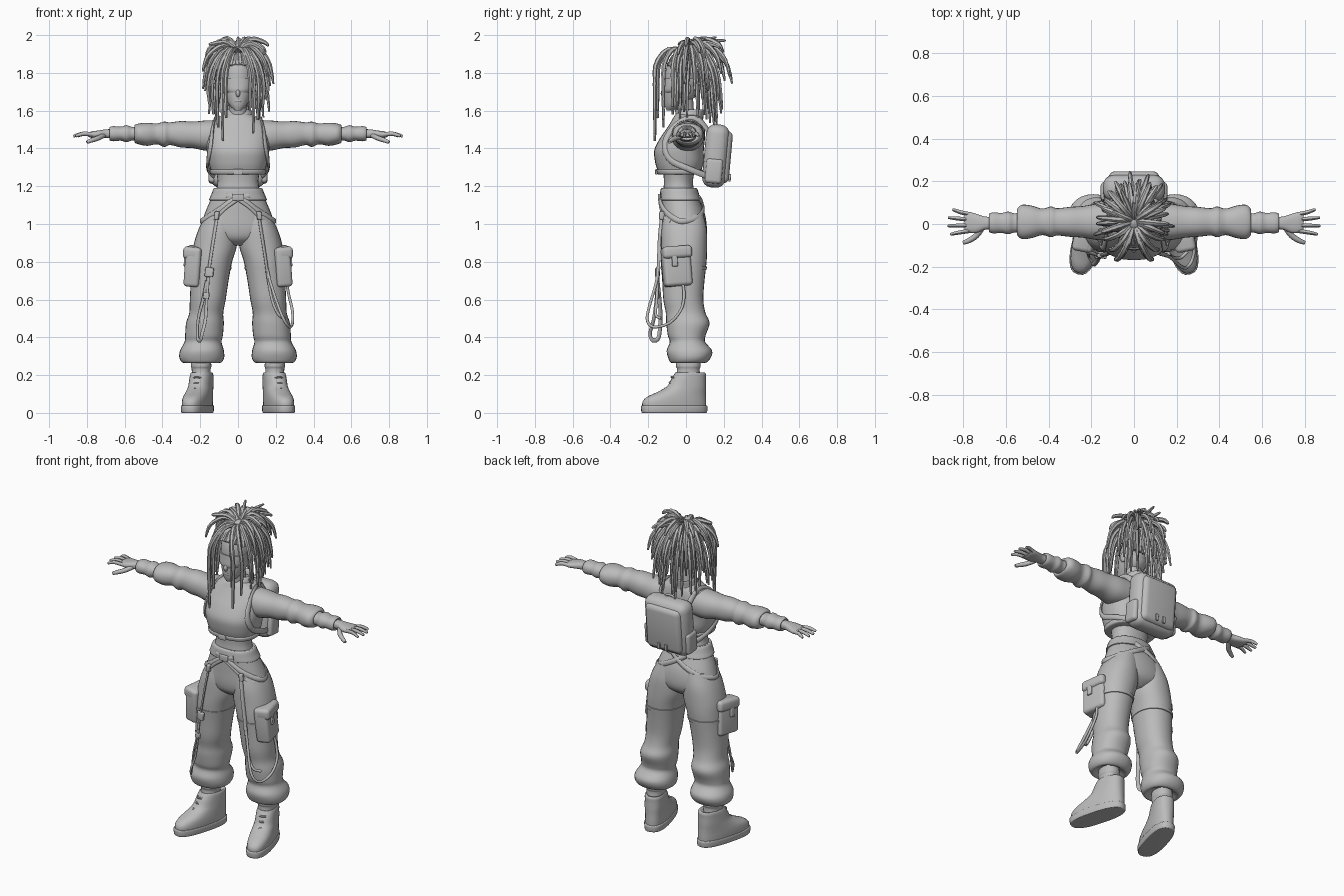
import bpy, bmesh, math, random
from mathutils import Vector, Matrix

random.seed(4)
grey = bpy.data.materials.new("plain grey")
grey.diffuse_color = (0.5, 0.5, 0.5, 1)


def finish(name, bm, mirror=False, xf=None, angle=50):
    """Turn a bmesh into a smooth shaded object, optionally mirrored in x."""
    bmesh.ops.recalc_face_normals(bm, faces=bm.faces)
    if xf:
        bm.transform(xf)
    me = bpy.data.meshes.new(name)
    bm.to_mesh(me)
    bm.free()
    me.materials.append(grey)
    ob = bpy.data.objects.new(name, me)
    bpy.context.collection.objects.link(ob)
    if mirror:
        ob.modifiers.new("mirror", 'MIRROR').use_mirror_merge = False
    bpy.ops.object.select_all(action='DESELECT')
    ob.select_set(True)
    bpy.context.view_layer.objects.active = ob
    bpy.ops.object.shade_smooth_by_angle(angle=math.radians(angle))
    return ob


def spline(pts, steps=4):
    """Catmull-Rom samples through tuples of any length."""
    pts = [Vector(p) for p in pts]
    out = []
    for i in range(len(pts) - 1):
        a, b, c, d = pts[max(i - 1, 0)], pts[i], pts[i + 1], pts[min(i + 2, len(pts) - 1)]
        for k in range(steps):
            t = k / steps
            out.append(0.5 * (2 * b + (c - a) * t + (2 * a - 5 * b + 4 * c - d) * t * t
                              + (3 * b - a - 3 * c + d) * t ** 3))
    return out + [pts[-1]]


def skin(bm, rings):
    """Bridge rings of points and cap both ends."""
    vs = [[bm.verts.new(p) for p in r] for r in rings]
    n = len(vs[0])
    for a, b in zip(vs, vs[1:]):
        for i in range(n):
            bm.faces.new((a[i], a[(i + 1) % n], b[(i + 1) % n], b[i]))
    bm.faces.new(vs[0])
    bm.faces.new(vs[-1])


def loft(name, rings, axis='z', power=2.2, sides=28, steps=4, **kw):
    """Rings are (position, centre 1, centre 2, radius 1, radius 2)."""
    bm, out = bmesh.new(), []
    for s, c1, c2, r1, r2 in spline(rings, steps):
        ring = []
        for i in range(sides):
            a = math.tau * i / sides
            ca, sa = math.cos(a), math.sin(a)
            u = c1 + r1 * math.copysign(abs(ca) ** (2 / power), ca)
            v = c2 + r2 * math.copysign(abs(sa) ** (2 / power), sa)
            ring.append((u, v, s) if axis == 'z' else (s, u, v))
        out.append(ring)
    skin(bm, out)
    return finish(name, bm, **kw)


def sweep(bm, pts, w, h=None, radial=False, taper=0.0, lump=0.0, sides=8, steps=5):
    """Sweep an ellipse along a path; radial keeps straps flat to the body."""
    path, h = spline(pts, steps), h or w
    n, out = Vector((0.3, 0.9, 0.2)), []
    for i, p in enumerate(path):
        t = (path[min(i + 1, len(path) - 1)] - path[max(i - 1, 0)]).normalized()
        if radial:
            n = Vector((p.x, p.y + 0.02, 0))
        n = (n - t * n.dot(t)).normalized()
        s = t.cross(n)
        f = i / (len(path) - 1)
        k = (1 - taper * f ** 3) * (1 + lump * (i % 2))
        out.append([p + s * w * k * math.cos(math.tau * j / sides)
                    + n * h * k * math.sin(math.tau * j / sides) for j in range(sides)])
    skin(bm, out)


def strap(name, paths, w, h=None, mirror=False, **kw):
    bm = bmesh.new()
    for p in paths:
        sweep(bm, p, w, h, **kw)
    return finish(name, bm, mirror)


def box(name, loc, size, rot=(0, 0, 0), bevel=0.02, **kw):
    bm = bmesh.new()
    bmesh.ops.create_cube(bm, size=1, matrix=Matrix.Diagonal((*size, 1)))
    bmesh.ops.bevel(bm, geom=bm.edges[:], offset=bevel, segments=4, profile=0.5, affect='EDGES')
    m = Matrix.Translation(loc)
    for i, ax in enumerate('XYZ'):
        m = m @ Matrix.Rotation(rot[i], 4, ax)
    return finish(name, bm, xf=m, **kw)


def ball(name, loc, size, mirror=False):
    bm = bmesh.new()
    bmesh.ops.create_uvsphere(bm, u_segments=16, v_segments=10, radius=1)
    return finish(name, bm, mirror, Matrix.Translation(loc) @ Matrix.Diagonal((*size, 1)))


# Head, face and neck
loft("head", [(1.602, 0, -.085, .018, .018), (1.63, 0, -.062, .046, .05), (1.68, 0, -.03, .07, .086),
              (1.74, 0, -.015, .081, .098), (1.80, 0, -.01, .083, .1), (1.85, 0, -.005, .075, .09),
              (1.89, 0, 0, .05, .06), (1.905, 0, 0, .015, .02)], power=2.1)
loft("visor", [(1.695, 0, -.05, .06, .07), (1.71, 0, -.04, .074, .084), (1.74, 0, -.035, .08, .086),
               (1.77, 0, -.033, .079, .085)], power=2.3)
ball("nose", (0, -.119, 1.692), (.012, .015, .02))
ball("lips", (0, -.107, 1.652), (.022, .01, .009))
ball("ear", (.083, .005, 1.715), (.012, .022, .032), True)
loft("neck", [(1.5, 0, 0, .06, .06), (1.57, 0, -.005, .048, .05), (1.67, 0, -.015, .048, .052)])

# Hair: scalp cap, braids to the knot, fan of dreadlocks and front locks
bm = bmesh.new()
bmesh.ops.create_uvsphere(bm, u_segments=28, v_segments=18, radius=1)
bm.transform(Matrix.Translation((0, .005, 1.795)) @ Matrix.Diagonal((.09, .101, .118, 1)))
cut = bmesh.ops.bisect_plane(bm, geom=bm.verts[:] + bm.edges[:] + bm.faces[:], plane_co=(0, -.03, 1.77),
                             plane_no=(0, -.75, -.66), clear_outer=True)
bmesh.ops.holes_fill(bm, edges=[e for e in bm.edges if e.is_boundary])
finish("scalp_hair", bm)
root = Vector((0, .015, 1.905))
bm = bmesh.new()
for i in range(22):
    a = math.tau * i / 22
    d = Vector((math.cos(a) * .09, math.sin(a) * .1, 0))
    low = 1.79 + .05 * max(0, -math.sin(a)) - .07 * max(0, math.sin(a))
    sweep(bm, [Vector((0, .002, low)) + d, Vector((0, .002, 1.85)) + d * .87,
               Vector((0, .002, 1.89)) + d * .6, root], .012, lump=.12, sides=6)
finish("scalp_braids", bm)
ball("hair_knot", root, (.045, .045, .035))
bm = bmesh.new()
# Layers: count, crown height, end height range, reach
for count, crown, zlo, zhi, reach in [(14, 1.972, 1.86, 1.95, .2), (18, 1.95, 1.70, 1.83, .215),
                                      (18, 1.925, 1.58, 1.68, .185), (13, 1.90, 1.49, 1.58, .15)]:
    for i in range(count):
        a = math.radians(-25 + 230 * (i + random.uniform(.2, .8)) / count)
        d = Vector((math.cos(a) * .86, math.sin(a), 0))
        r = reach * random.uniform(.85, 1.08)
        end = root + d * r
        end.z = random.uniform(zlo, zhi)
        c = crown + random.uniform(-.02, .01)
        mid = root + d * r * .85
        mid.z = c * .6 + end.z * .4
        top = root + d * r * .42
        top.z = c
        sweep(bm, [root, top, mid, end], .0135, taper=.65, lump=.12, sides=6)
finish("dreadlocks", bm)
bm = bmesh.new()
for s in (-1, 1):
    for x, y, z in [(.08, -.165, 1.46), (.062, -.15, 1.58), (.105, -.12, 1.53), (.13, -.07, 1.6), (.15, -.03, 1.65)]:
        z += .02 * s
        sweep(bm, [root, (s * x * .4, y * .55, 1.925), (s * x * .85, y * .95, 1.85),
                   (s * x * 1.05, y, 1.74), (s * x, y, z)], .0125, taper=.5, lump=.15, sides=6)
for x, y, z in [(-.06, .16, 1.99), (.03, .21, 1.972), (.08, .1, 1.98), (-.1, .06, 1.97), (0, .1, 1.988)]:
    sweep(bm, [root, (x * .4, y * .5, 1.96), (x, y, z)], .012, taper=.6, lump=.12, sides=6)
finish("front_and_crown_locks", bm)

# Upper body
loft("midriff", [(1.13, 0, -.035, .125, .088), (1.17, 0, -.038, .118, .083), (1.23, 0, -.04, .108, .077),
                 (1.32, 0, -.035, .125, .09)])
loft("crop_top", [(1.275, 0, -.035, .11, .085), (1.27, 0, -.035, .138, .108), (1.29, 0, -.035, .146, .118),
                  (1.33, 0, -.035, .157, .129), (1.39, 0, -.037, .166, .131), (1.45, 0, -.02, .168, .12),
                  (1.50, 0, -.003, .165, .103), (1.545, 0, .008, .135, .085), (1.572, 0, .01, .09, .072),
                  (1.585, 0, .01, .06, .06)], power=2.4)
loft("hem_band", [(1.262, 0, -.035, .138, .108), (1.267, 0, -.035, .148, .118), (1.285, 0, -.035, .151, .122),
                  (1.29, 0, -.035, .145, .116)], power=2.4)
box("hem_clasp", (0, -.157, 1.276), (.05, .012, .03), bevel=.005)
loft("collar", [(1.54, 0, .01, .095, .08), (1.575, 0, .018, .08, .075), (1.605, 0, .03, .07, .068),
                (1.6, 0, .03, .058, .055), (1.57, 0, .02, .055, .055)])
# Arms
loft("sleeve", [(.1, .01, 1.47, .085, .08), (.17, .01, 1.468, .085, .08), (.24, .01, 1.472, .074, .07),
                (.30, .01, 1.475, .07, .07), (.36, .01, 1.478, .064, .06), (.39, .01, 1.475, .072, .067),
                (.43, .01, 1.477, .062, .055), (.48, .01, 1.475, .076, .061), (.525, .01, 1.477, .08, .055),
                (.548, .01, 1.477, .06, .045), (.54, .01, 1.477, .04, .03)], axis='x', mirror=True)
loft("forearm_cuff", [(.52, .005, 1.478, .05, .04), (.56, .005, 1.478, .045, .036), (.59, .005, 1.478, .053, .045),
                      (.62, .005, 1.478, .047, .037), (.66, .005, 1.478, .049, .04), (.68, .005, 1.478, .042, .034),
                      (.675, .005, 1.478, .03, .025)], axis='x', mirror=True)
loft("palm", [(.66, .005, 1.478, .029, .024), (.70, .004, 1.478, .031, .023), (.74, .003, 1.475, .045, .02),
              (.775, .008, 1.473, .048, .017), (.795, .01, 1.473, .04, .01)], axis='x', power=2.5, mirror=True)
strap("fingers", [[(.765, y, 1.473), (.81, y * 1.2, 1.478), (.81 + l * .5, y * 1.35, 1.474), (.81 + l, y * 1.5, 1.465)]
                  for y, l in [(.045, .04), (.02, .06), (-.006, .062), (-.032, .05)]], .0115, .01,
      mirror=True, taper=.4)
strap("thumb", [[(.71, -.015, 1.47), (.74, -.055, 1.455), (.775, -.078, 1.443), (.80, -.088, 1.433)]],
      .014, mirror=True, taper=.4)

# Trousers
hips = [(1.19, 0, -.037, .122, .09), (1.13, 0, -.03, .145, .1), (1.05, 0, -.015, .178, .116),
        (.97, 0, -.01, .198, .12), (.92, 0, -.01, .15, .105), (.885, 0, -.01, .05, .06)]
loft("trouser_hips", hips)
loft("waistband", [(1.125, 0, -.03, .148, .104), (1.13, 0, -.03, .153, .109), (1.155, 0, -.034, .142, .104),
                   (1.185, 0, -.037, .13, .097), (1.19, 0, -.037, .12, .088)])
leg = [(1.05, .09, -.012, .08, .105), (.97, .108, -.01, .102, .12), (.88, .122, -.01, .115, .122),
       (.80, .138, -.012, .107, .121), (.70, .15, -.014, .1, .112), (.60, .16, -.014, .095, .106),
       (.53, .168, -.002, .09, .105), (.475, .175, .01, .1, .115), (.41, .18, .004, .1, .1),
       (.375, .185, .008, .098, .094), (.33, .191, .018, .116, .12), (.29, .192, .018, .118, .112),
       (.265, .192, .012, .098, .09), (.285, .192, .01, .06, .06)]
loft("trouser_leg", leg, mirror=True)
loft("thigh_band", [(.755, .144, -.012, .095, .11), (.757, .144, -.012, .107, .121), (.775, .142, -.012, .109, .123),
                    (.777, .142, -.012, .1, .11)], steps=1, mirror=True)
box("cargo_pocket", (.23, -.05, .775), (.085, .15, .21), (.08, -.07, .2), mirror=True)
box("pocket_flap", (.236, -.05, .85), (.088, .158, .065), (.08, -.07, .2), mirror=True)
box("pocket_buckle", (.276, -.06, .81), (.016, .03, .07), (.08, -.07, .2), .005, mirror=True)


def hip(deg, z, off=.008):
    """Point on the hip surface at an angle (0 = right side) and height."""
    for a, b in zip(hips, hips[1:]):
        if b[0] <= z <= a[0]:
            _, _, cy, rx, ry = Vector(a).lerp(Vector(b), (a[0] - z) / (a[0] - b[0]))
            t = math.radians(deg)
            return ((rx + off) * math.cos(t), cy + (ry + off) * math.sin(t), z)


# Slung hip belts, crossing at the back
strap("hip_belt", [[hip(a, z) for a, z in [(-115, 1.15), (-80, 1.125), (-55, 1.075), (-25, 1.03), (0, 1.015),
                                           (35, 1.03), (65, 1.07), (90, 1.11), (110, 1.14)]]],
      .015, .007, mirror=True, radial=True)
strap("belt_tail", [[hip(a, z, .012) for a, z in [(-92, 1.135), (-70, 1.09), (-50, 1.03), (-32, 1.01)]]],
      .01, .006, mirror=True, radial=True)
box("belt_buckle", (0, -.142, 1.142), (.06, .014, .035), bevel=.005)
box("strap_clip", (.112, -.128, 1.045), (.024, .025, .045), (0, -.15, .3), .006, mirror=True)
# Hanging straps and loops
strap("hanging_strap", [[(.112, -.13, 1.03), (.128, -.14, .93), (.148, -.145, .80), (.155, -.148, .74)]],
      .011, .006, mirror=True, radial=True)
box("hanging_buckle", (-.152, -.15, .745), (.045, .02, .05), (0, .12, -.2), .006)
strap("strap_loop", [[(-.158, -.15, .72), (-.165, -.155, .62), (-.172, -.17, .5), (-.19, -.19, .42), (-.2, -.175, .385),
                      (-.215, -.145, .4), (-.21, -.135, .5), (-.185, -.14, .6), (-.165, -.15, .7)]],
      .012, .006, radial=True)
box("loop_slide", (-.168, -.153, .62), (.032, .02, .035), (0, .1, -.2), .006)
strap("rope_loop", [[(.155, -.148, .76), (.175, -.16, .68), (.215, -.195, .56), (.245, -.205, .49), (.272, -.17, .455),
                     (.288, -.09, .475), (.288, -.03, .54), (.27, -.01, .62), (.255, -.02, .7)],
                    [(.155, -.148, .74), (.18, -.155, .6), (.215, -.16, .52), (.25, -.13, .5)]], .008)

# Boots, splayed outwards
turn = Matrix.Translation((.195, .01, 0)) @ Matrix.Rotation(.27, 4, 'Z')
loft("boot_sole", [(0, 0, -.075, .06, .17), (.004, 0, -.075, .066, .178), (.035, 0, -.075, .068, .18),
                   (.04, 0, -.075, .062, .172)], power=2.6, mirror=True, xf=turn)
loft("boot_upper", [(.03, 0, -.075, .064, .174), (.06, 0, -.074, .065, .173), (.085, 0, -.062, .064, .16),
                    (.11, 0, -.035, .062, .132), (.14, 0, -.008, .06, .105), (.18, 0, .004, .058, .092),
                    (.205, 0, .012, .056, .084), (.215, 0, .012, .05, .076), (.205, 0, .01, .04, .06)],
     power=2.4, mirror=True, xf=turn)
loft("ankle_sock", [(.18, .195, .012, .05, .066), (.23, .195, .012, .05, .06), (.25, .195, .012, .054, .066),
                    (.30, .195, .012, .048, .06)], mirror=True)
bm = bmesh.new()
for y, z in [(-.165, .102), (-.125, .13), (-.1, .16), (-.09, .19)]:
    sweep(bm, [(-.045, y + .05, z - .012), (0, y, z), (.045, y + .05, z - .012)], .006, sides=6)
finish("boot_laces", bm, True, turn)

# Backpack with raised panel, side pockets, tabs and shoulder straps
tilt = (-.09, 0, 0)
box("backpack", (0, .158, 1.36), (.29, .125, .335), tilt, .05)
box("backpack_panel", (0, .2, 1.355), (.24, .075, .28), tilt, .032)
box("backpack_side_pocket", (.135, .148, 1.28), (.042, .09, .13), tilt, .018, mirror=True)
box("backpack_tab", (.025, .232, 1.245), (.018, .012, .04), tilt, .004, mirror=True)
strap("backpack_handle", [[(-.035, .155, 1.515), (-.02, .155, 1.535), (.02, .155, 1.535), (.035, .155, 1.515)]], .007)
strap("shoulder_strap", [[(.1, .12, 1.49), (.112, .07, 1.548), (.12, .0, 1.555), (.135, -.075, 1.50),
                          (.145, -.115, 1.42), (.158, -.085, 1.34), (.158, .02, 1.29), (.12, .12, 1.25)]],
      .016, .008, mirror=True, radial=True)
